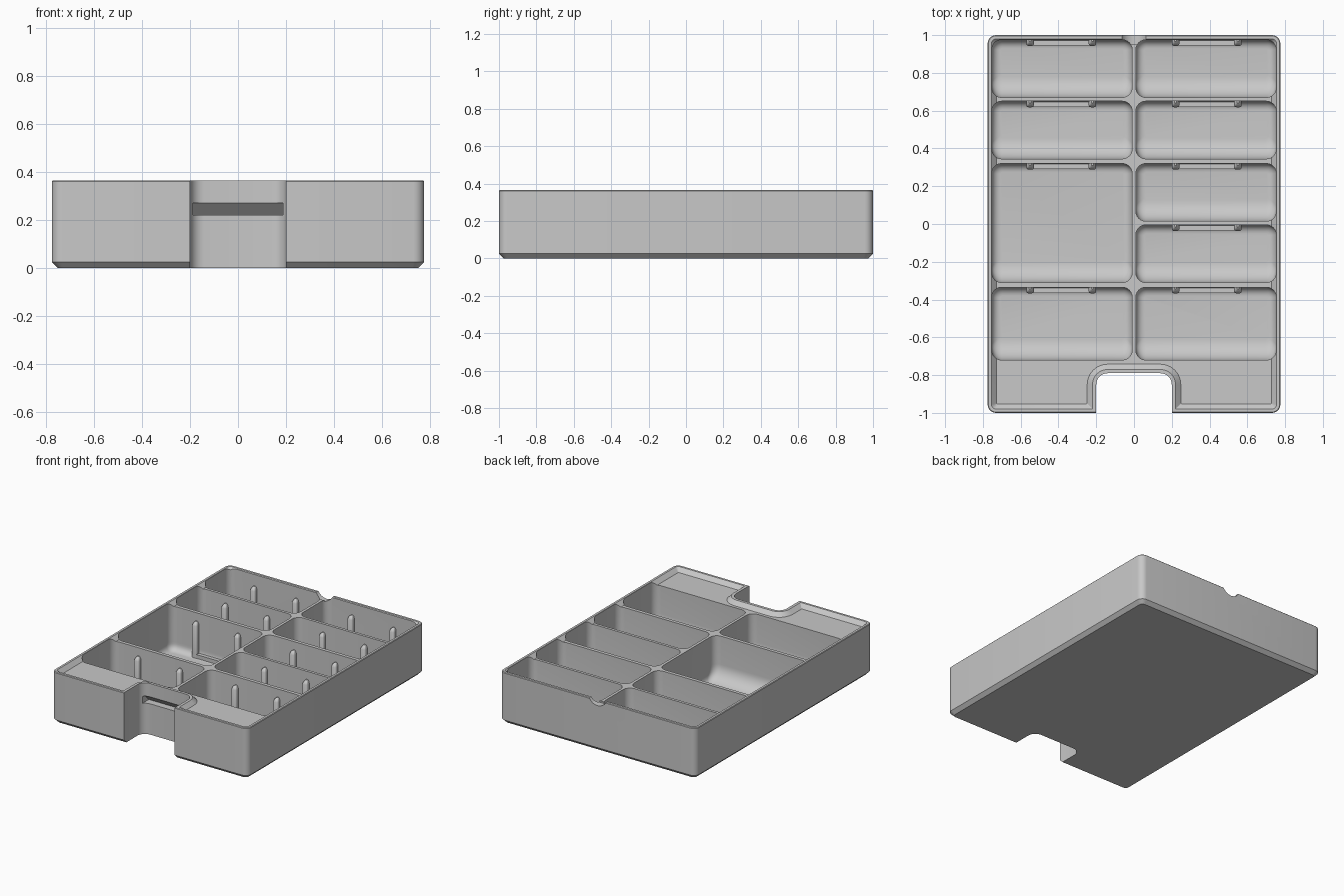
import bpy, bmesh
from math import sqrt, cos, sin, pi
from mathutils import Vector

if "Cube" in bpy.data.objects:
    bpy.data.objects.remove(bpy.data.objects["Cube"])

HX, HY, TOP, FLOOR = 0.775, 1.0, 0.365, 0.025
LIP = 0.028          # depth of the stacking lip

grey = bpy.data.materials.new("light_grey_plastic")
grey.use_nodes = True
grey.diffuse_color = (0.58, 0.58, 0.58, 1)
grey.node_tree.nodes["Principled BSDF"].inputs["Base Color"].default_value = grey.diffuse_color


def rounded(corners, seg=6):
    """Polygon with each (x, y, radius) corner filleted."""
    pts = []
    for i, (x, y, r) in enumerate(corners):
        p = Vector((x, y))
        a = (Vector(corners[i - 1][:2]) - p).normalized()
        b = (Vector(corners[(i + 1) % len(corners)][:2]) - p).normalized()
        centre = p + (a + b) * r          # right-angled corners only
        for k in range(seg + 1):
            t = k / seg * pi / 2
            pts.append(centre - b * r * cos(t) - a * r * sin(t))
    return pts


def rect(x0, x1, y0, y1, r):
    return rounded([(x0, y0, r), (x1, y0, r), (x1, y1, r), (x0, y1, r)])


def loft(name, rings, place=lambda u, v, w: (u, v, w)):
    """Closed solid through matching rings, each (points, height)."""
    bm = bmesh.new()
    rows = [[bm.verts.new(place(p[0], p[1], h)) for p in pts] for pts, h in rings]
    for low, high in zip(rows, rows[1:]):
        for i in range(len(low)):
            bm.faces.new((low[i - 1], low[i], high[i], high[i - 1]))
    bm.faces.new(rows[0][::-1])
    bm.faces.new(rows[-1])
    bmesh.ops.recalc_face_normals(bm, faces=bm.faces)
    mesh = bpy.data.meshes.new(name)
    bm.to_mesh(mesh)
    bm.free()
    mesh.materials.append(grey)
    obj = bpy.data.objects.new(name, mesh)
    bpy.context.collection.objects.link(obj)
    return obj


def smooth(obj):
    bpy.ops.object.select_all(action="DESELECT")
    obj.select_set(True)
    bpy.context.view_layer.objects.active = obj
    bpy.ops.object.shade_smooth_by_angle(angle=pi / 6)


def body_ring(d):
    return rect(d - HX, HX - d, d - HY, HY - d, 0.045 - d * 0.8)


def lip_ring(d):
    """Tray outline, including the front notch, moved inwards by d."""
    x, y, n, back = HX - d, HY - d, 0.2 + d, -0.79 + d
    r = max(0.045 - d, 0.004)
    half = [(n, back, 0.06 + d), (n, -y, 0.004), (x, -y, r), (x, y, r)]
    return rounded(half + [(-cx, cy, cr) for cx, cy, cr in reversed(half)])


def fillet(radius, h):
    return radius - sqrt(radius ** 2 - (radius - h) ** 2) if h < radius else 0


# Tray block with chamfered foot
tray = loft("tray", [(body_ring(0.025), 0), (body_ring(0), 0.025),
                     (body_ring(0), TOP - 0.004), (body_ring(0.004), TOP)])

# Front notch, stacking lip recess, latch undercut and rear rim notch
notch = rect(-0.2, 0.2, -1.3, -0.79, 0.06)
cutters = [
    loft("notch_cutter", [(notch, -0.1), (notch, 0.5)]),
    loft("lip_cutter", [(lip_ring(0.02 + LIP), TOP - LIP), (lip_ring(0.02), TOP),
                        (lip_ring(0.02), TOP + 0.1)]),
]
wedge = [(-0.85, 0.22), (-0.74, 0.22), (-0.79, 0.27), (-0.85, 0.27)]
cutters.append(loft("latch_cutter", [(wedge, -0.187), (wedge, 0.187)],
                    lambda u, v, w: (w, u, v)))
circle = [(0.073 * cos(k * pi / 16), 0.398 + 0.073 * sin(k * pi / 16)) for k in range(32)]
cutters.append(loft("rim_cutter", [(circle, 0.95), (circle, 1.1)],
                    lambda u, v, w: (u, w, v)))

# Compartments: scooped front, small fillets on the other floor edges
left_rows = [(0.67, 0.975), (0.345, 0.65), (-0.31, 0.32), (-0.72, -0.335)]
right_rows = [(0.67, 0.975), (0.345, 0.65), (0.015, 0.32), (-0.31, -0.005), (-0.72, -0.335)]
cells = [(-1, row) for row in left_rows] + [(1, row) for row in right_rows]
SCOOP, EDGE = 0.11, 0.045
for side, (y0, y1) in cells:
    x0, x1 = sorted((side * 0.01, side * 0.753))
    rings = []
    for k in range(11):
        h = SCOOP * (1 - cos(k / 10 * pi / 2))
        e, f = fillet(EDGE, h), fillet(SCOOP, h)
        rings.append((rect(x0 + e, x1 - e, y0 + f, y1 - e, 0.052 - e * 0.9), FLOOR + h))
    rings.append((rect(x0, x1, y0, y1, 0.052), TOP + 0.08))
    cutters.append(loft("compartment_cutter", rings))

for cutter in cutters:
    cutter.hide_render = True
    mod = tray.modifiers.new(cutter.name, "BOOLEAN")
    mod.operation, mod.solver, mod.object = "DIFFERENCE", "EXACT", cutter

# Bake the cuts and drop the cutters
bpy.context.view_layer.update()
graph = bpy.context.evaluated_depsgraph_get()
baked = bpy.data.meshes.new_from_object(tray.evaluated_get(graph))
tray.modifiers.clear()
tray.data = baked
for cutter in cutters:
    bpy.data.objects.remove(cutter)
smooth(tray)

# Card holder on each compartment's rear wall: two domed posts and a foot ledge
for side, (y0, y1) in cells:
    mid = side * 0.385
    for end in (-1, 1):
        cx = mid + end * 0.165
        post = rect(cx - 0.02, cx + 0.02, y1 - 0.032, y1 + 0.006, 0.012)
        cap = rect(cx - 0.014, cx + 0.014, y1 - 0.024, y1 + 0.006, 0.008)
        tip = rect(cx - 0.006, cx + 0.006, y1 - 0.01, y1 + 0.006, 0.004)
        smooth(loft("card_post", [(post, FLOOR - 0.005), (post, 0.255),
                                  (cap, 0.27), (tip, 0.28)]))
    ledge = rect(mid - 0.165, mid + 0.165, y1 - 0.03, y1 + 0.006, 0.004)
    smooth(loft("card_ledge", [(ledge, FLOOR - 0.005), (ledge, 0.055)]))
